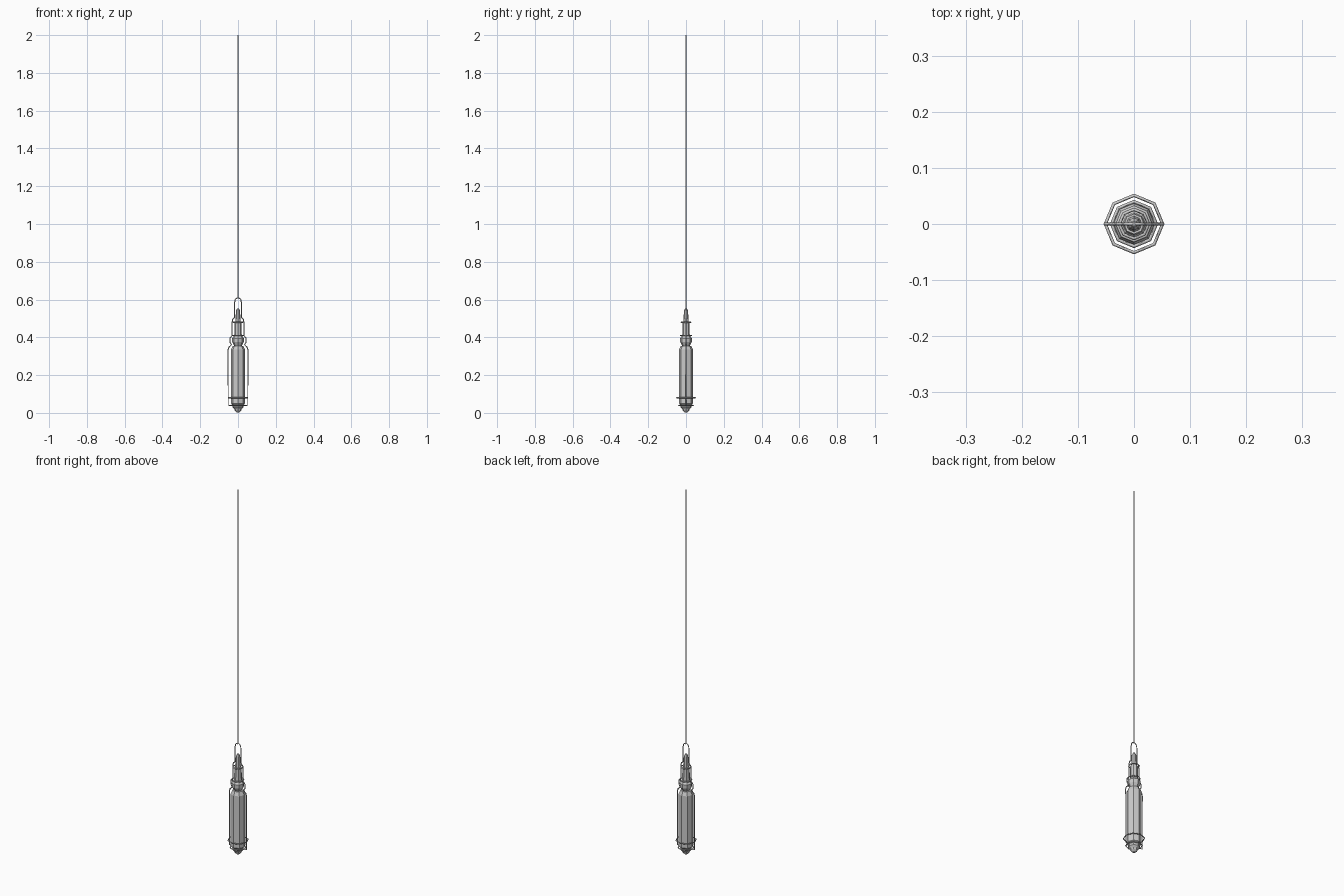
import bpy, bmesh, math

if "Cube" in bpy.data.objects:
    bpy.data.objects.remove(bpy.data.objects["Cube"])

SIDES = 8

def lathe(name, profile):
    """Revolve an (r, z) profile into a flat-faced eight-sided solid."""
    bm = bmesh.new()
    rows = []
    for r, z in profile:
        rows.append([bm.verts.new((r * math.cos(i * math.tau / SIDES),
                                   r * math.sin(i * math.tau / SIDES), z))
                     for i in range(SIDES)])
    for a, b in zip(rows, rows[1:]):
        for i in range(SIDES):
            j = (i + 1) % SIDES
            bm.faces.new((a[i], a[j], b[j], b[i]))
    bm.faces.new(rows[0][::-1])
    bm.faces.new(rows[-1])
    me = bpy.data.meshes.new(name)
    bm.to_mesh(me)
    bm.free()
    ob = bpy.data.objects.new(name, me)
    bpy.context.collection.objects.link(ob)
    return ob

def wire(name, points, radius, cyclic=False):
    """Thin four-sided rod along a polyline."""
    cu = bpy.data.curves.new(name, 'CURVE')
    cu.dimensions = '3D'
    cu.bevel_depth = radius
    cu.bevel_resolution = 0
    cu.use_fill_caps = True
    sp = cu.splines.new('POLY')
    sp.points.add(len(points) - 1)
    for p, co in zip(sp.points, points):
        p.co = (*co, 1)
    sp.use_cyclic_u = cyclic
    ob = bpy.data.objects.new(name, cu)
    bpy.context.collection.objects.link(ob)
    return ob

# Glass body, bulb and neck
lathe("lamp_body", [(0.028, 0.04), (0.037, 0.05), (0.037, 0.335), (0.028, 0.355)])
lathe("bulb", [(0.020, 0.355), (0.031, 0.375), (0.032, 0.395), (0.020, 0.41)])
lathe("neck", [(0.020, 0.41), (0.018, 0.48)])
lathe("neck_tip", [(0.014, 0.48), (0.011, 0.54), (0.005, 0.552)])
# Bottom finial
lathe("bottom_finial", [(0.007, 0.003), (0.017, 0.012), (0.020, 0.02), (0.029, 0.03), (0.029, 0.042)])

# Octagonal hoops
for name, r, z in (("lower_hoop", 0.040, 0.04), ("wide_hoop", 0.051, 0.08),
                   ("bulb_hoop", 0.030, 0.41), ("neck_hoop", 0.026, 0.48)):
    wire(name, [(r * math.cos(i * math.tau / SIDES), r * math.sin(i * math.tau / SIDES), z)
                for i in range(SIDES)], 0.003, True)

# Flat wire frame following the silhouette, mirrored left and right
half = [(0.028, 0.04), (0.052, 0.04), (0.052, 0.335), (0.048, 0.348), (0.035, 0.36),
        (0.043, 0.375), (0.043, 0.395), (0.031, 0.41), (0.031, 0.48), (0.028, 0.495),
        (0.018, 0.505), (0.018, 0.585), (0.014, 0.602), (0.006, 0.608)]
path = [(x, 0, z) for x, z in half] + [(-x, 0, z) for x, z in reversed(half)]
wire("wire_frame", path, 0.0028)

# Hanging cable
wire("cable", [(0, 0, 0.605), (0, 0, 2.0)], 0.003)
